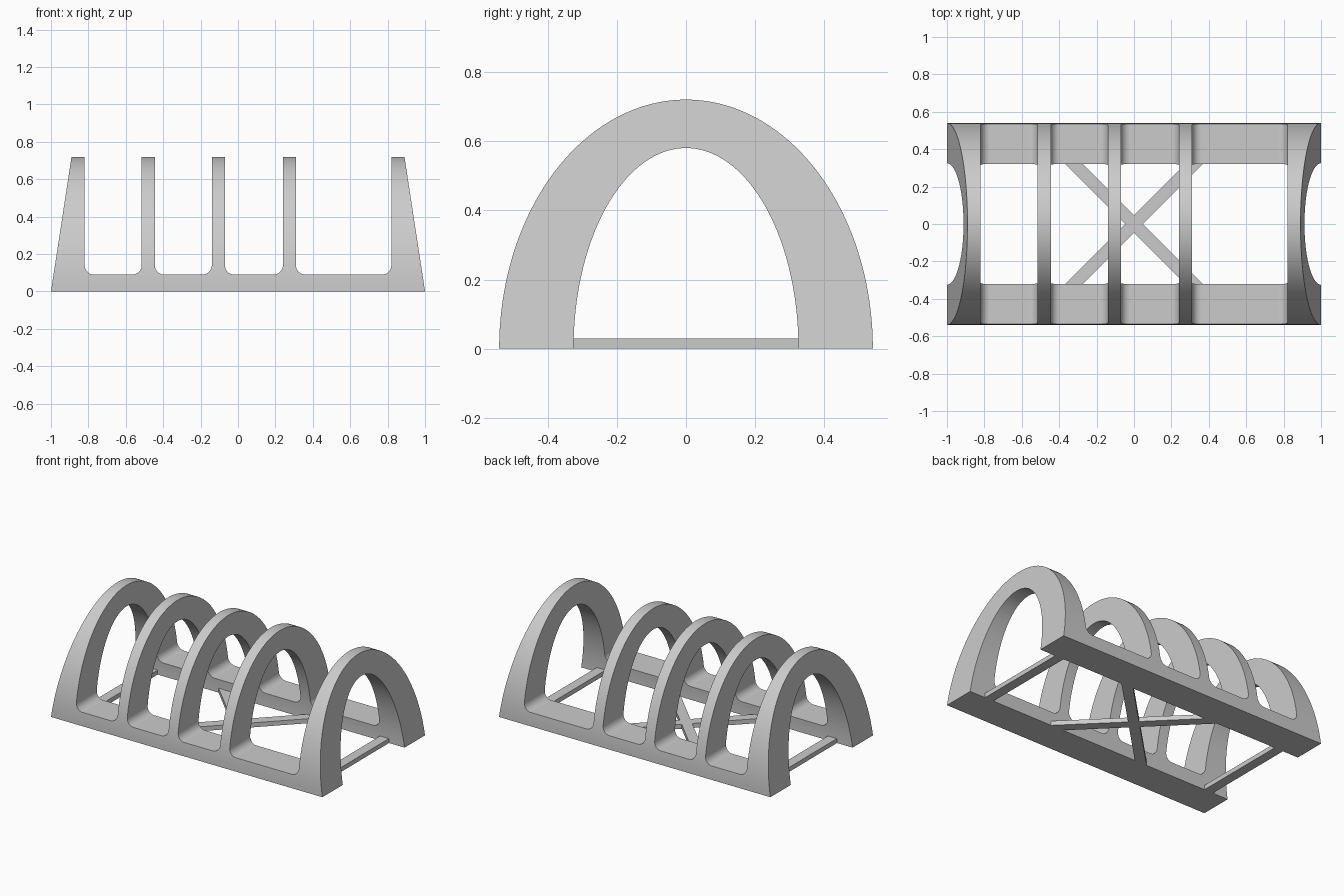
import bpy, bmesh, math
from mathutils import Vector

cube = bpy.data.objects.get("Cube")
if cube:
    bpy.data.objects.remove(cube, do_unlink=True)

grey = bpy.data.materials.new("plain_grey")
grey.use_nodes = True
grey.diffuse_color = (0.6, 0.6, 0.6, 1)
grey.node_tree.nodes["Principled BSDF"].inputs["Base Color"].default_value = (0.6, 0.6, 0.6, 1)


def prism(name, points, direction):
    """Extrude a closed outline along a direction."""
    bm = bmesh.new()
    face = bm.faces.new([bm.verts.new(p) for p in points])
    moved = bmesh.ops.extrude_face_region(bm, geom=[face])["geom"]
    bmesh.ops.translate(bm, vec=Vector(direction),
                        verts=[v for v in moved if isinstance(v, bmesh.types.BMVert)])
    bmesh.ops.recalc_face_normals(bm, faces=bm.faces)
    mesh = bpy.data.meshes.new(name)
    bm.to_mesh(mesh)
    bm.free()
    mesh.materials.append(grey)
    obj = bpy.data.objects.new(name, mesh)
    bpy.context.collection.objects.link(obj)
    return obj


def half_ellipse(ry, rz, steps=80):
    angles = [math.pi * i / steps for i in range(steps + 1)]
    return [(ry * math.cos(a), rz * math.sin(a)) for a in angles]


HEIGHT, RAIL, FILLET = 0.72, 0.09, 0.05
INNER = 0.325


def end_x(z):
    return 1 - 0.11 * z / HEIGHT


# Arched tunnel shell along x
ring = half_ellipse(0.54, HEIGHT) + half_ellipse(INNER, 0.58)[::-1]
frame = prism("arched_frame", [(-1.1, y, z) for y, z in ring], (2.2, 0, 0))

# Side outline: sloped ends, thin ribs and rounded gaps above the rails
low, high = -0.1, 0.8
outline = [(end_x(low), low), (end_x(high), high)]
gaps = [(-0.82, -0.515), (-0.445, -0.14), (-0.07, 0.24), (0.31, 0.82)]
for left, right in reversed(gaps):
    outline.append((right, high))
    for centre, start in ((right - FILLET, 0), (left + FILLET, -90)):
        for i in range(11):
            a = math.radians(start - 9 * i)
            outline.append((centre + FILLET * math.cos(a),
                            RAIL + FILLET + FILLET * math.sin(a)))
    outline.append((left, high))
outline += [(-end_x(high), high), (-end_x(low), low)]
cutter = prism("rib_cutter", [(x, -0.7, z) for x, z in outline], (0, 1.4, 0))
cutter.hide_render = True

# Keep only the ribs and rails
cut = frame.modifiers.new("ribs", "BOOLEAN")
cut.operation = "INTERSECT"
cut.solver = "EXACT"
cut.object = cutter
bpy.ops.object.select_all(action="DESELECT")
frame.select_set(True)
bpy.context.view_layer.objects.active = frame
bpy.ops.object.modifier_apply(modifier=cut.name)
bpy.data.objects.remove(cutter, do_unlink=True)
bpy.ops.object.shade_smooth_by_angle(angle=math.radians(30))
weighted = frame.modifiers.new("even_shading", "WEIGHTED_NORMAL")
weighted.keep_sharp = True

# Floor cross brace
a, h = 0.046, INNER
brace = [(a, 0), (h + a, h), (h - a, h), (0, a), (a - h, h), (-h - a, h)]
brace += [(-x, -y) for x, y in brace]
prism("cross_brace", [(x, y, 0) for x, y in brace], (0, 0, 0.03))

# Floor ties under the end arches
for side, name in ((1, "left_tie"), (-1, "right_tie")):
    tie = [(0.82, -h), (0.885, -h), (0.885, h), (0.82, h)]
    prism(name, [(side * x, y, 0) for x, y in tie], (0, 0, 0.03))
